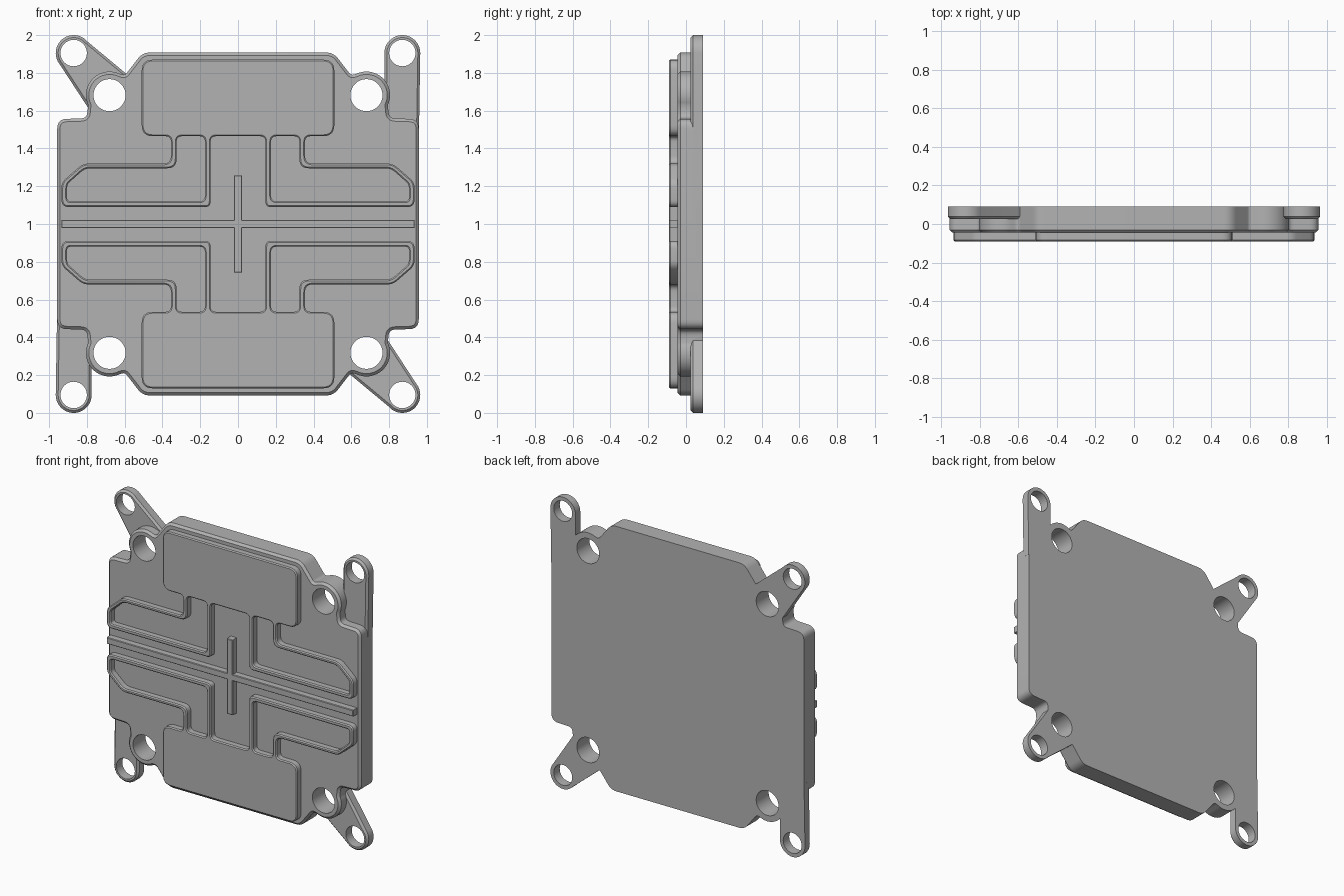
import bpy
import bmesh
from math import cos, sin, radians
from mathutils import Vector

if "Cube" in bpy.data.objects:
    bpy.data.objects.remove(bpy.data.objects["Cube"])

MID = 1.0      # height of the model's centre
BACK = 0.09    # rear plane
FACE = -0.045  # front plane of the base
TOP = -0.09    # front plane of the raised ribs

metal = bpy.data.materials.new("grey_metal")
metal.use_nodes = True
grey = (0.45, 0.45, 0.45, 1)
metal.diffuse_color = grey
metal.node_tree.nodes["Principled BSDF"].inputs["Base Color"].default_value = grey


def arc(x, z, r, start, end, steps):
    angles = [radians(start + (end - start) * i / steps) for i in range(steps + 1)]
    return [(x + r * cos(a), z + r * sin(a), 0) for a in angles]


def rounded(corners, steps=6):
    """Outline from (x, z, fillet) corners."""
    out = []
    for i, (x, z, r) in enumerate(corners):
        p = Vector((x, z))
        if r == 0:
            out.append(p)
            continue
        a = Vector(corners[i - 1][:2])
        b = Vector(corners[(i + 1) % len(corners)][:2])
        a = p + (a - p).normalized() * r
        b = p + (b - p).normalized() * r
        for k in range(steps + 1):
            t = k / steps
            out.append(a * (1 - t) ** 2 + p * 2 * t * (1 - t) + b * t * t)
    return out


def oriented(loop, ccw):
    area = sum(loop[i - 1].cross(loop[i]) for i in range(len(loop)))
    return loop if (area > 0) == ccw else loop[::-1]


def inset(loop, d):
    """Move an outline to its left by d."""
    out = []
    for i, p in enumerate(loop):
        u = (p - loop[i - 1]).normalized()
        v = (loop[(i + 1) % len(loop)] - p).normalized()
        n = Vector((-u.y - v.y, u.x + v.x)).normalized()
        out.append(p + n * d / max(0.5, n.dot(Vector((-u.y, u.x)))))
    return out


def slab(name, outline, front, back, chamfer=0.0, holes=()):
    """Extruded outline, with holes and a chamfered front rim."""
    bm = bmesh.new()
    caps = ([], [])
    for n, loop in enumerate([outline, *holes]):
        loop = oriented(loop, n == 0)
        layers = [(loop, back), (loop, front + chamfer)]
        if chamfer:
            layers.append((inset(loop, chamfer), front))
        rings = [[bm.verts.new((p.x, y, p.y + MID)) for p in pts] for pts, y in layers]
        for low, high in zip(rings, rings[1:]):
            for i in range(len(low)):
                bm.faces.new((low[i - 1], low[i], high[i], high[i - 1]))
        caps[0].append(rings[0])
        caps[1].append(rings[-1])
    for cap in caps:
        if holes:
            edges = [bm.edges.get((r[i - 1], r[i])) for r in cap for i in range(len(r))]
            bmesh.ops.triangle_fill(bm, edges=edges, use_beauty=True, normal=(0, -1, 0))
        else:
            bm.faces.new(cap[0])
    bmesh.ops.recalc_face_normals(bm, faces=bm.faces)
    mesh = bpy.data.meshes.new(name)
    bm.to_mesh(mesh)
    bm.free()
    obj = bpy.data.objects.new(name, mesh)
    bpy.context.collection.objects.link(obj)
    return obj


def boolean(target, tool, operation):
    mod = target.modifiers.new(operation, "BOOLEAN")
    mod.object, mod.operation, mod.solver = tool, operation, "EXACT"
    bpy.context.view_layer.objects.active = target
    bpy.ops.object.modifier_apply(modifier=mod.name)
    bpy.data.objects.remove(tool)


def flip(corners, sx, sz):
    turned = [(x * sx, z * sz, r) for x, z, r in corners]
    return turned[::-1] if sx * sz < 0 else turned


# Base: one quarter outline repeated on all four sides
quarter = [(0.957, 0.555, 0.05), (0.80, 0.56, 0.03)]
quarter += arc(0.68, 0.682, 0.125, -25, 110, 20)
quarter += [(0.60, 0.785, 0.02), (0.505, 0.908, 0.04)]
outline = []
for sx, sz in ((1, 1), (-1, 1), (-1, -1), (1, -1)):
    outline += flip(quarter, sx, sz)
base = slab("base_plate", rounded(outline), FACE, BACK, 0.015)

# Mounting ears: a straight and a slanted one, each repeated by a half turn
straight = arc(0.87, 0.905, 0.095, 0, 180, 24)
straight += [(0.775, 0.72, 0), (0.70, 0.60, 0), (0.958, 0.48, 0)]
slanted = arc(-0.87, 0.905, 0.095, 40, 220, 24)
slanted += [(-0.79, 0.61, 0), (-0.60, 0.60, 0), (-0.585, 0.79, 0)]
for shape in (straight, slanted):
    for s in (1, -1):
        ear = slab("mounting_ear", rounded(flip(shape, s, s)), 0.025, BACK, 0.013)
        boolean(base, ear, "UNION")

# Screw holes through the bosses and the ears
for sx in (1, -1):
    for sz in (1, -1):
        for x, z, r in ((0.68, 0.682, 0.085), (0.87, 0.905, 0.07)):
            circle = rounded(arc(x * sx, z * sz, r, 0, 350, 35))
            boolean(base, slab("hole_cutter", circle, -0.2, 0.2), "DIFFERENCE")

# Raised pads, each with a pair of looped ribs around open pockets
half = [(0.145, 0.465, 0.03), (0.145, 0.09, 0.03), (0.935, 0.09, 0.04),
        (0.935, 0.22, 0.03), (0.82, 0.32, 0.03), (0.355, 0.32, 0.04),
        (0.355, 0.465, 0.03), (0.51, 0.465, 0.06), (0.51, 0.87, 0.06)]
pocket = [(0.175, 0.465, 0.03), (0.175, 0.12, 0.03), (0.905, 0.12, 0.02),
          (0.905, 0.21, 0.02), (0.81, 0.295, 0.03), (0.325, 0.295, 0.05),
          (0.325, 0.465, 0.03)]
pad = half + flip(half, -1, 1)
parts = [base]
for name, s in (("upper_pad", 1), ("lower_pad", -1)):
    holes = [rounded(flip(pocket, sx, s)) for sx in (1, -1)]
    parts.append(slab(name, rounded(flip(pad, 1, s)), TOP, FACE + 0.01, 0.007, holes))

# Cross rib in the middle
w, h, length = 0.022, 0.258, 0.935
arm = [(length, w, 0), (w, w, 0), (w, h, 0)]
cross = []
for sx, sz in ((1, 1), (-1, 1), (-1, -1), (1, -1)):
    cross += flip(arm, sx, sz)
parts.append(slab("cross_rib", rounded(cross), TOP, FACE + 0.01, 0.004))

# Colour and shading
for obj in parts:
    obj.data.materials.clear()
    obj.data.materials.append(metal)
    bpy.ops.object.select_all(action="DESELECT")
    obj.select_set(True)
    bpy.context.view_layer.objects.active = obj
    bpy.ops.object.shade_smooth_by_angle(angle=radians(30))
